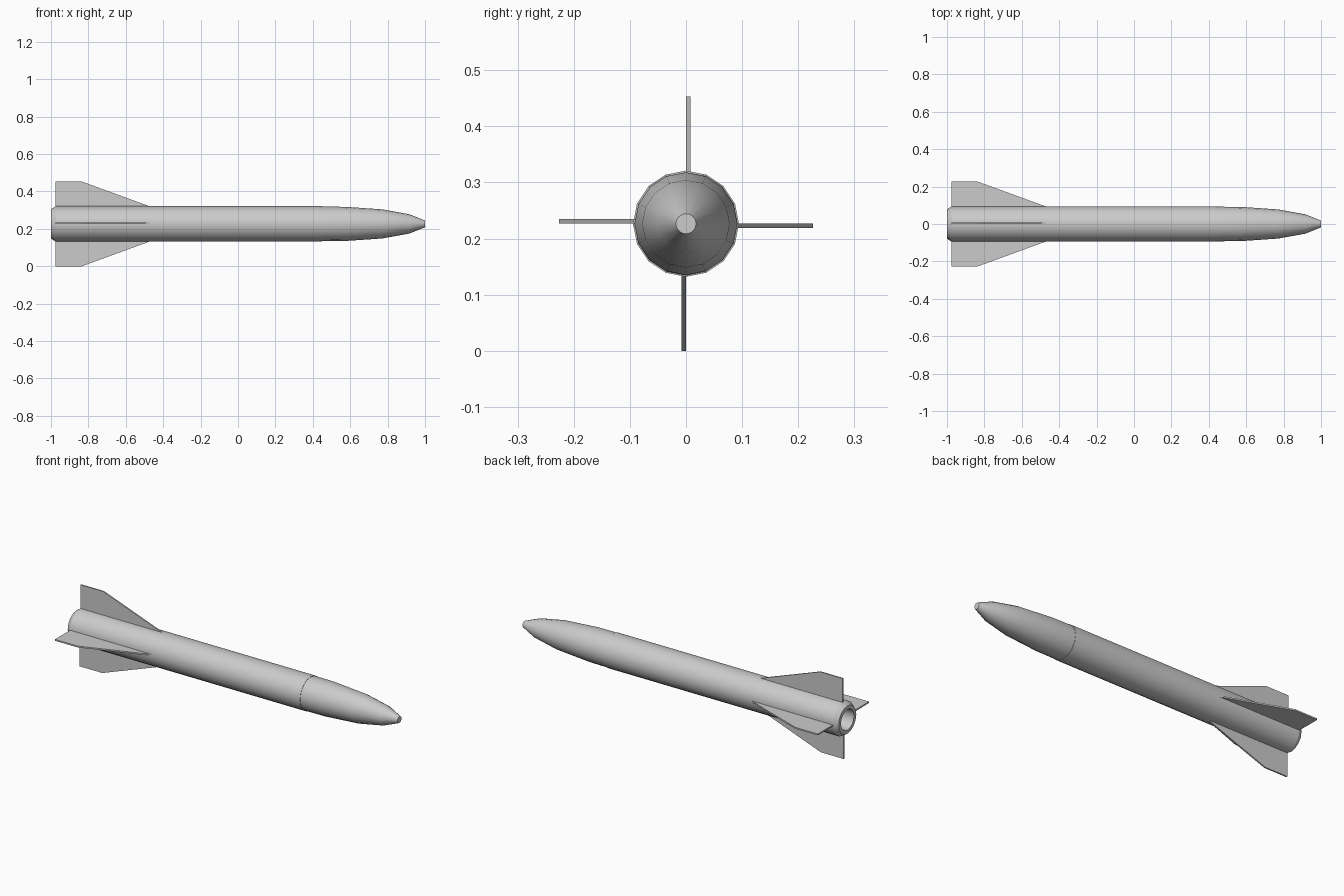
import bpy
import bmesh
import math

SIDES = 16
AXIS_Z = 0.2265
RADIUS = 0.0945

cube = bpy.data.objects.get("Cube")
if cube:
    bpy.data.objects.remove(cube, do_unlink=True)

grey = bpy.data.materials.new("light grey")
grey.use_nodes = True
grey.diffuse_color = (0.6, 0.6, 0.6, 1)
grey.node_tree.nodes["Principled BSDF"].inputs["Base Color"].default_value = (0.6, 0.6, 0.6, 1)


def finish(name, bm, smooth):
    bmesh.ops.recalc_face_normals(bm, faces=bm.faces)
    mesh = bpy.data.meshes.new(name)
    bm.to_mesh(mesh)
    bm.free()
    mesh.materials.append(grey)
    obj = bpy.data.objects.new(name, mesh)
    obj.location.z = AXIS_Z
    bpy.context.collection.objects.link(obj)
    if smooth:
        bpy.ops.object.select_all(action="DESELECT")
        obj.select_set(True)
        bpy.context.view_layer.objects.active = obj
        bpy.ops.object.shade_smooth_by_angle(angle=math.radians(30))
    return obj


def lathe(name, profile):
    """Turn (x, radius) points around the long axis and cap both ends."""
    bm = bmesh.new()
    rings = []
    for x, r in profile:
        angles = [math.tau * i / SIDES for i in range(SIDES)]
        rings.append([bm.verts.new((x, r * math.cos(a), r * math.sin(a))) for a in angles])
    for a, b in zip(rings, rings[1:]):
        for i in range(SIDES):
            j = (i + 1) % SIDES
            bm.faces.new((a[i], a[j], b[j], b[i]))
    bm.faces.new(rings[0])
    bm.faces.new(rings[-1])
    return finish(name, bm, True)


def fin(name, turn):
    """Swept plate set beside the axis, turned around it."""
    outline = [(-0.975, 0.085), (-0.975, 0.2265), (-0.835, 0.2265), (-0.447, 0.085)]
    bm = bmesh.new()
    face = bm.faces.new([bm.verts.new((x, 0, r)) for x, r in outline])
    plate = bmesh.ops.extrude_face_region(bm, geom=[face])
    verts = [v for v in plate["geom"] if isinstance(v, bmesh.types.BMVert)]
    bmesh.ops.translate(bm, verts=verts, vec=(0, 0.008, 0))
    obj = finish(name, bm, False)
    obj.rotation_euler.x = turn


# Body tube with chamfered tail and hollow exhaust
lathe("body", [(-0.85, 0.058), (-1.0, 0.058), (-1.0, 0.078), (-0.975, RADIUS), (0.45, RADIUS)])

# Blunt-tipped nose
lathe("nose_cone", [(0.45, 0.0925), (0.57, 0.0915), (0.77, 0.078), (0.915, 0.052), (1.0, 0.018)])

# Four tail fins
for i, side in enumerate(("top", "right", "bottom", "left")):
    fin(side + "_fin", math.pi / 2 * i)
